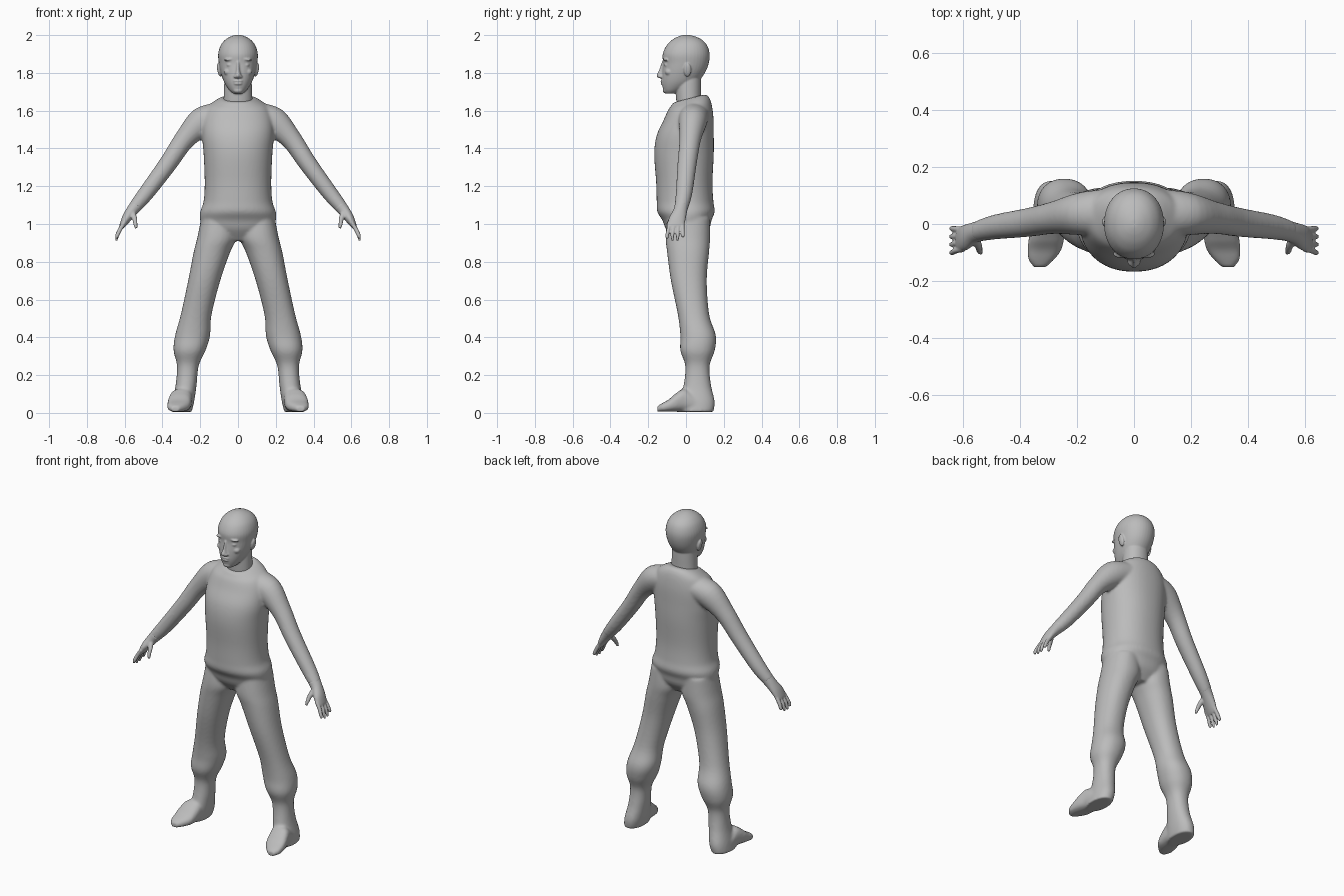
import bpy, bmesh, math
from mathutils import Vector, Matrix

grey = bpy.data.materials.new("plain_grey")
grey.diffuse_color = (0.5, 0.5, 0.5, 1)
SIDES = (1, -1)


def spline(p0, p1, p2, p3, t):
    return [0.5 * (2 * b + (c - a) * t + (2 * a - 5 * b + 4 * c - d) * t * t
                   + (3 * b - a - 3 * c + d) * t ** 3)
            for a, b, c, d in zip(p0, p1, p2, p3)]


def loft(bm, rings, power=2.0, n=32, steps=5):
    """Closed tube through rings of (centre, u axis, v axis), nine numbers each."""
    fine = []
    for i in range(len(rings) - 1):
        q = [rings[max(0, min(len(rings) - 1, i + k))] for k in (-1, 0, 1, 2)]
        fine += [spline(*q, s / steps) for s in range(steps)]
    fine.append(rings[-1])
    loops = []
    for r in fine:
        c, u, v = Vector(r[:3]), Vector(r[3:6]), Vector(r[6:])
        loop = []
        for k in range(n):
            a = 2 * math.pi * k / n
            ca, sa = math.cos(a), math.sin(a)
            loop.append(bm.verts.new(c + u * math.copysign(abs(ca) ** (2 / power), ca)
                                     + v * math.copysign(abs(sa) ** (2 / power), sa)))
        loops.append(loop)
    faces = [bm.faces.new(loops[0][::-1]), bm.faces.new(loops[-1])]
    for a, b in zip(loops, loops[1:]):
        for k in range(n):
            faces.append(bm.faces.new((a[k], a[(k + 1) % n], b[(k + 1) % n], b[k])))
    bmesh.ops.recalc_face_normals(bm, faces=faces)


def level(z, x0, x1, y0, y1, tilt=0.0):
    """Horizontal ring given by its extents, optionally tilted towards the back."""
    h = (y1 - y0) / 2
    return ((x0 + x1) / 2, (y0 + y1) / 2, z, (x1 - x0) / 2, 0, 0, 0, h, h * tilt)


def limb(points, s):
    """Rings across a path in the x-z plane: points are x, y, z, thickness, depth."""
    out = []
    for i, (x, y, z, a, b) in enumerate(points):
        p, q = points[max(0, i - 1)], points[min(len(points) - 1, i + 1)]
        d = Vector((q[0] - p[0], q[2] - p[2])).normalized()
        out.append((s * x, y, z, -s * d.y * a, 0, d.x * a, 0, b, 0))
    return out


def ball(bm, loc, size, turn=0.0):
    m = Matrix.Translation(loc) @ Matrix.Rotation(turn, 4, 'Y') @ Matrix.Diagonal((*size, 1))
    bmesh.ops.create_uvsphere(bm, u_segments=20, v_segments=12, radius=1, matrix=m)


def finish(bm, name, voxel, smooth):
    """Blend the overlapping volumes into one smooth skin."""
    me = bpy.data.meshes.new(name)
    bm.to_mesh(me)
    bm.free()
    ob = bpy.data.objects.new(name, me)
    bpy.context.collection.objects.link(ob)
    bpy.context.view_layer.objects.active = ob
    ob.select_set(True)
    r = ob.modifiers.new("blend", 'REMESH')
    r.mode, r.voxel_size = 'VOXEL', voxel
    sm = ob.modifiers.new("soften", 'SMOOTH')
    sm.factor, sm.iterations = 0.5, smooth
    for m in ("blend", "soften"):
        bpy.ops.object.modifier_apply(modifier=m)
    ob.data.materials.clear()
    ob.data.materials.append(grey)
    ob.data.shade_smooth()
    ob.select_set(False)


# Clothed body: torso, legs, feet and sleeves
bm = bmesh.new()
torso = [(.91, .09, -.06, .08, 0), (.97, .185, -.105, .122, 0), (1.02, .2, -.125, .135, 0),
         (1.065, .2, -.152, .152, 0), (1.12, .182, -.155, .145, 0), (1.22, .176, -.158, .14, 0),
         (1.37, .182, -.168, .147, 0), (1.47, .19, -.155, .147, 0), (1.56, .185, -.117, .145, .05),
         (1.62, .16, -.095, .135, .15), (1.65, .12, -.078, .12, .24), (1.665, .088, -.066, .1, .26)]
loft(bm, [level(z, -w, w, y0, y1, t) for z, w, y0, y1, t in torso], 2.2, 48)

leg = [(1.03, .02, .195, -.1, .125), (.93, .008, .215, -.108, .128), (.85, .042, .235, -.1, .122),
       (.7, .094, .264, -.08, .11), (.52, .14, .303, -.043, .123), (.41, .148, .333, -.03, .158),
       (.33, .172, .341, -.03, .152), (.25, .208, .323, -.004, .125), (.15, .219, .33, -.012, .132),
       (.06, .232, .348, -.035, .152), (.005, .245, .355, -.04, .145)]
foot = [(.09, .295, .05, .05), (.0, .3, .058, .12), (-.05, .308, .062, .1), (-.09, .315, .06, .066),
        (-.125, .326, .046, .046), (-.152, .331, .022, .03)]
sleeve = [(.08, .04, 1.58, .07, .085), (.19, .036, 1.54, .078, .075), (.285, .022, 1.445, .055, .057),
          (.37, .006, 1.32, .048, .051), (.485, -.01, 1.165, .042, .044), (.55, -.025, 1.085, .034, .037)]
for s in SIDES:
    loft(bm, [level(z, *sorted((s * a, s * b)), y0, y1) for z, a, b, y0, y1 in leg], 2.2)
    loft(bm, [(s * x, y, h / 2 + .006, w, 0, 0, 0, 0, h / 2) for y, x, w, h in foot], 2.6)
    loft(bm, limb(sleeve, s))
finish(bm, "clothed_body", 0.008, 6)

# Hands: palm, thumb and four fingers on each side
palm = [(.535, -.022, 1.102, .035, .038), (.56, -.03, 1.072, .031, .037), (.59, -.046, 1.03, .025, .045),
        (.612, -.053, .992, .016, .044), (.618, -.054, .98, .011, .04)]
for s, side in zip(SIDES, ("left", "right")):
    bm = bmesh.new()
    loft(bm, limb(palm, s))
    for k, tip in enumerate((.922, .912, .913, .93)):
        y0, y1 = -.088 + .023 * k, -.1 + .028 * k
        loft(bm, limb([(.6, y0, 1.01, .011, .011), (.624, y0 * .6 + y1 * .4, .972, .0115, .0105),
                       (.639, y1, .94, .0105, .0095), (.645, y1, tip, .006, .006)], s), n=14)
    loft(bm, limb([(.565, -.045, 1.065, .02, .022), (.548, -.075, 1.03, .014, .015),
                   (.543, -.094, 1.0, .011, .011), (.538, -.102, .977, .007, .007)], s), n=14)
    finish(bm, side + "_hand", 0.0045, 3)

# Head: neck, skull and face
bm = bmesh.new()
neck = [(1.58, .078, -.045, .088), (1.66, .076, -.052, .08), (1.74, .073, -.055, .08), (1.82, .07, -.05, .08)]
skull = [(1.69, .025, -.108, -.055), (1.71, .047, -.12, -.01), (1.75, .073, -.128, .06),
         (1.8, .091, -.127, .1), (1.85, .101, -.122, .12), (1.9, .105, -.123, .125),
         (1.945, .092, -.103, .112), (1.975, .068, -.073, .085), (1.993, .038, -.04, .048), (2.001, .012, -.012, .016)]
for part in (neck, skull):
    loft(bm, [level(z, -w, w, y0, y1) for z, w, y0, y1 in part], 2.1, 40)
loft(bm, [level(1.86, -.009, .009, -.128, -.09), level(1.815, -.011, .011, -.143, -.09),
          level(1.785, -.019, .019, -.156, -.09), level(1.772, -.015, .015, -.144, -.09)], n=20)
ball(bm, (0, -.122, 1.757), (.027, .014, .006))
ball(bm, (0, -.121, 1.743), (.024, .014, .007))
ball(bm, (0, -.107, 1.707), (.026, .016, .015))
for s in SIDES:
    ball(bm, (s * .042, -.104, 1.872), (.033, .017, .008), s * .12)
    ball(bm, (s * .041, -.104, 1.842), (.019, .012, .008))
    ball(bm, (s * .014, -.134, 1.78), (.009, .012, .008))
    ball(bm, (s * .05, -.09, 1.805), (.026, .022, .02))
    ball(bm, (s * .1, .008, 1.815), (.01, .02, .036), s * .2)
finish(bm, "head", 0.0045, 3)
